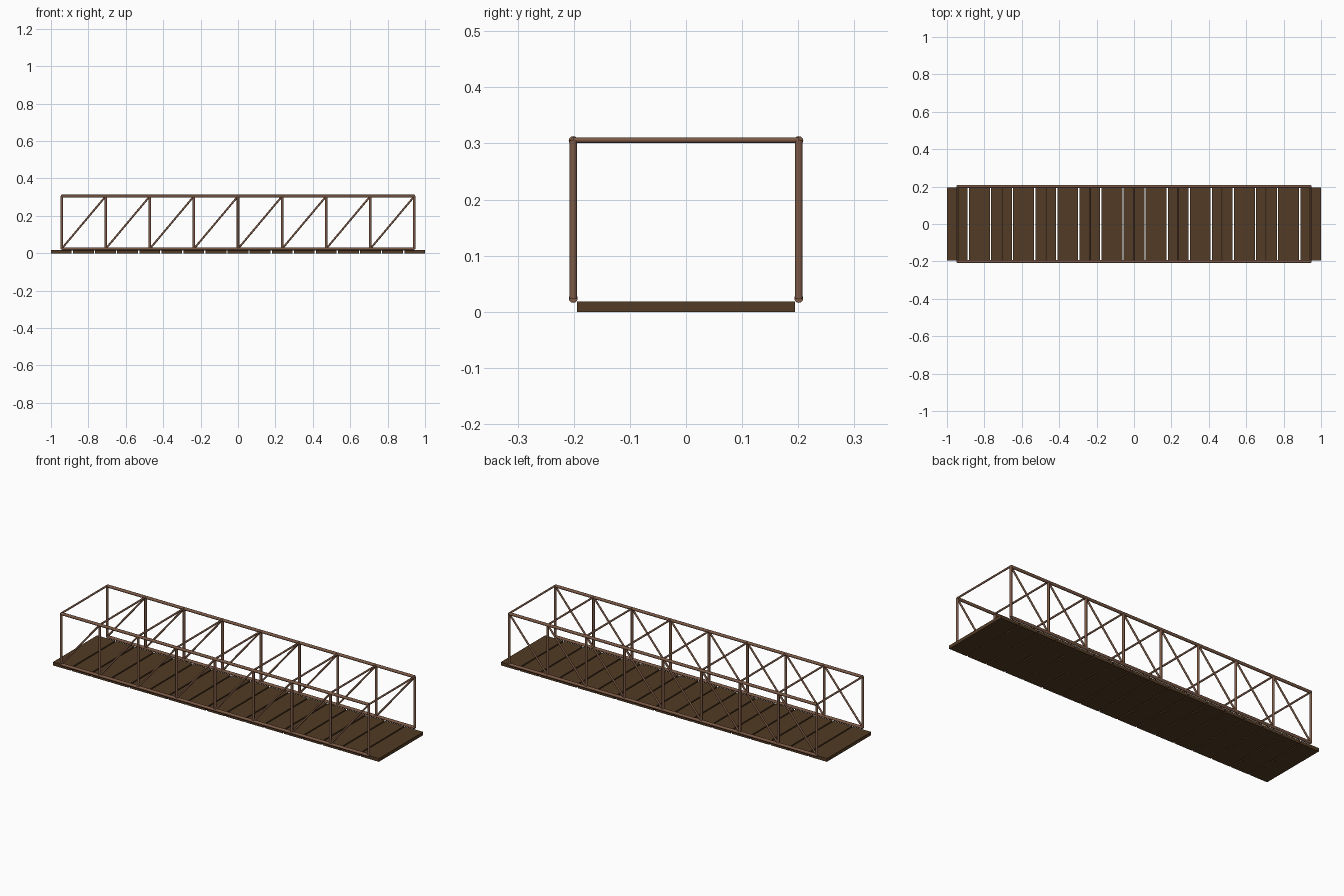
import bpy, bmesh
from math import radians
from mathutils import Vector, Matrix

cube = bpy.data.objects.get("Cube")
if cube:
    bpy.data.objects.remove(cube, do_unlink=True)


def make_material(name, rgb):
    mat = bpy.data.materials.new(name)
    mat.use_nodes = True
    color = (*rgb, 1.0)
    mat.diffuse_color = color
    mat.node_tree.nodes["Principled BSDF"].inputs["Base Color"].default_value = color
    return mat


beam_brown = make_material("beam brown", (0.20, 0.10, 0.06))
deck_brown = make_material("deck dark brown", (0.085, 0.043, 0.018))


def finish(bm, name, mat, smooth):
    mesh = bpy.data.meshes.new(name)
    bm.to_mesh(mesh)
    bm.free()
    mesh.materials.append(mat)
    obj = bpy.data.objects.new(name, mesh)
    bpy.context.collection.objects.link(obj)
    if smooth:
        bpy.ops.object.select_all(action="DESELECT")
        obj.select_set(True)
        bpy.context.view_layer.objects.active = obj
        bpy.ops.object.shade_smooth_by_angle(angle=radians(40))
    return obj


def rods(name, segments, radius, sides=12):
    """One object made of round bars between pairs of points."""
    bm = bmesh.new()
    for start, end in segments:
        a, b = Vector(start), Vector(end)
        turn = (b - a).to_track_quat("Z", "Y").to_matrix().to_4x4()
        bmesh.ops.create_cone(bm, cap_ends=True, segments=sides,
                              radius1=radius, radius2=radius, depth=(b - a).length,
                              matrix=Matrix.Translation((a + b) / 2) @ turn)
    return finish(bm, name, beam_brown, True)


# Main dimensions
half_length, side_y = 0.943, 0.201
low, high = 0.024, 0.305
panels = 8
stations = [-half_length + 2 * half_length * i / panels for i in range(panels + 1)]

# Side trusses: chords, posts and diagonals
for side, y in (("right", -side_y), ("left", side_y)):
    label = "front" if y < 0 else "back"
    for level, z in (("lower", low), ("upper", high)):
        rods(f"{label}_{level}_chord",
             [((-half_length, y, z), (half_length, y, z))], 0.008)
    rods(f"{label}_posts", [((x, y, low), (x, y, high)) for x in stations], 0.007)
    rods(f"{label}_diagonals",
         [((x0, y, low), (x1, y, high)) for x0, x1 in zip(stations, stations[1:])], 0.005)

# Overhead beams joining the trusses
rods("overhead_beams",
     [((x, -side_y, high + 0.001), (x, side_y, high + 0.001)) for x in stations], 0.005)

# Deck planks with narrow gaps
planks, gap, thickness, width = 17, 0.007, 0.018, 0.388
pitch = (2 + gap) / planks
bm = bmesh.new()
for i in range(planks):
    x = (i - (planks - 1) / 2) * pitch
    bmesh.ops.create_cube(bm, size=1, matrix=Matrix.Translation((x, 0, thickness / 2))
                          @ Matrix.Diagonal((pitch - gap, width, thickness, 1)))
finish(bm, "deck_planks", deck_brown, False)
